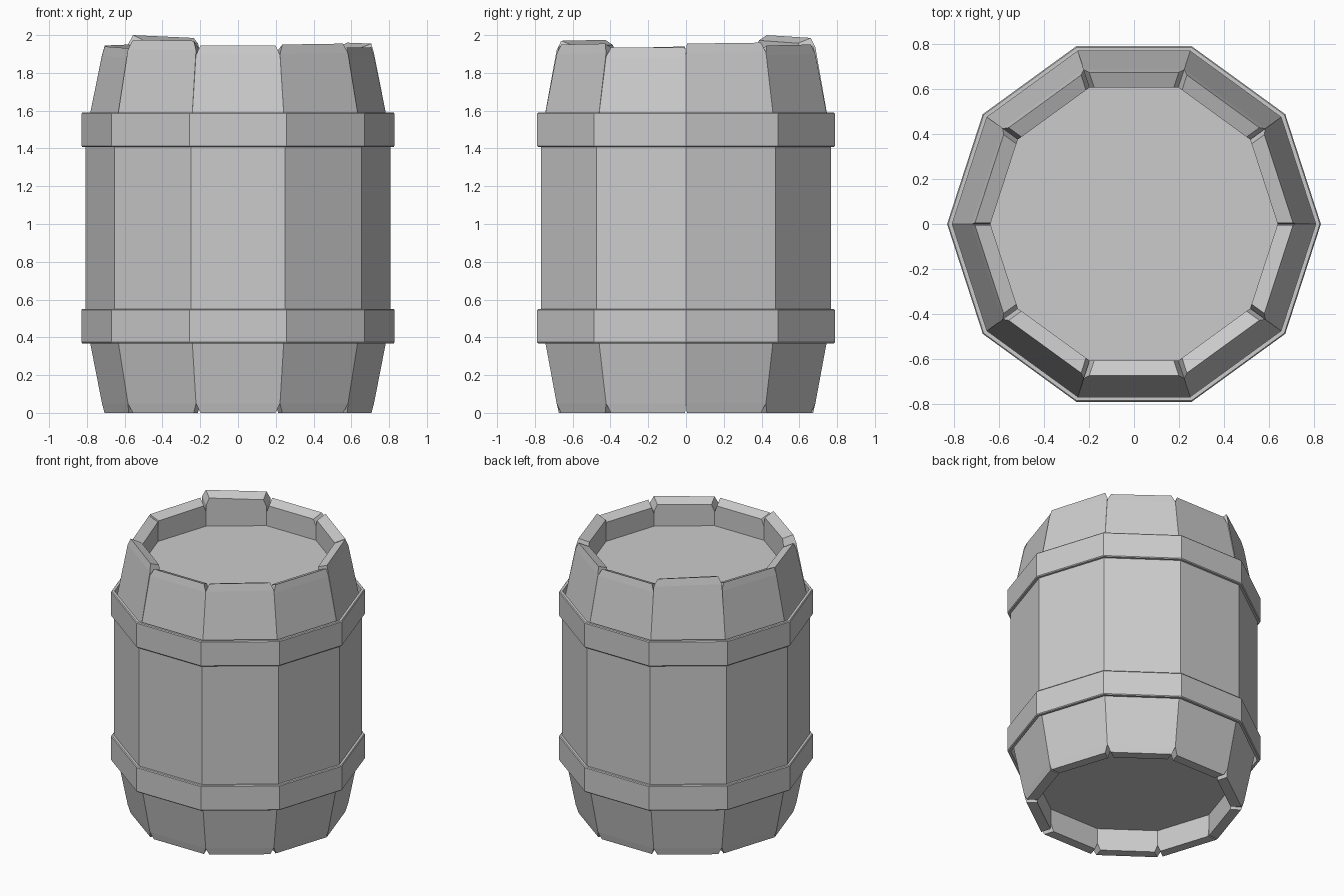
import bpy
from math import cos, sin, pi

if "Cube" in bpy.data.objects:
    bpy.data.objects.remove(bpy.data.objects["Cube"])

N = 10
STEP = 2 * pi / N


def make_object(name, verts, faces):
    mesh = bpy.data.meshes.new(name)
    mesh.from_pydata(verts, [], faces)
    mesh.update()
    obj = bpy.data.objects.new(name, mesh)
    bpy.context.collection.objects.link(obj)
    return obj


def ring(name, profile, closed):
    """Ten-sided lathe; closed profiles make hoops, open ones get end caps."""
    m = len(profile)
    verts = [(r * cos(i * STEP), r * sin(i * STEP), z) for i in range(N) for r, z in profile]
    faces = []
    for i in range(N):
        j = (i + 1) % N
        for k in range(m if closed else m - 1):
            n = (k + 1) % m
            faces.append((i * m + k, j * m + k, j * m + n, i * m + n))
    if not closed:
        faces.append([i * m for i in reversed(range(N))])
        faces.append([i * m + m - 1 for i in range(N)])
    return make_object(name, verts, faces)


def stave(index, z_start, z_end):
    """One plank with chamfered corners; its uneven top slopes inwards."""
    inner = 0.637
    # the seams on the x axis are tighter than the others
    gaps = [0.005 if i % 5 == 0 else 0.02 for i in (index, index + 1)]
    stations = [(0.0, 0.708, 1), (0.05, 0.72, 0), (0.5, 0.808, 0),
                (1.46, 0.808, 0), (None, 0.72, 0), (None, 0.707, 1)]
    a0, a1 = index * STEP, (index + 1) * STEP
    mid = (a0 + a1) / 2
    tx, ty = -sin(mid), cos(mid)
    verts = []
    for s, (z, r, notch) in enumerate(stations):
        drop = 0.05 if s == 4 else 0
        for a, rad, shift, top in ((a0, r, gaps[0], z_start), (a1, r, -gaps[1], z_end),
                                   (a1, inner, -gaps[1], z_end - 0.028),
                                   (a0, inner, gaps[0], z_start - 0.028)):
            height = top - drop if z is None else z
            verts.append((rad * cos(a) + tx * notch * shift,
                          rad * sin(a) + ty * notch * shift, height))
    faces = [(3, 2, 1, 0), (20, 21, 22, 23)]
    for s in range(5):
        for k in range(4):
            n = (k + 1) % 4
            faces.append((s * 4 + k, s * 4 + n, s * 4 + 4 + n, s * 4 + 4 + k))
    make_object(f"stave_{index + 1}", verts, faces)


# Staves with uneven tops, counter-clockwise from +x
tops = [(1.955, 1.96), (1.945, 1.95), (1.945, 1.945), (1.985, 2.0), (1.95, 1.945),
        (1.94, 1.93), (1.975, 1.97), (1.945, 1.945), (1.95, 1.955), (1.935, 1.935)]
for i, (za, zb) in enumerate(tops):
    stave(i, za, zb)

# Recessed lid and base
ring("lid", [(0.64, 1.74), (0.64, 1.77)], False)
ring("base", [(0.64, 0.16), (0.64, 0.19)], False)

# Hoops with slightly bevelled outer edges
for name, z in (("lower_hoop", 0.368), ("upper_hoop", 1.408)):
    ring(name, [(0.806, z), (0.824, z), (0.829, z + 0.006), (0.829, z + 0.176),
                (0.824, z + 0.182), (0.806, z + 0.182)], True)
